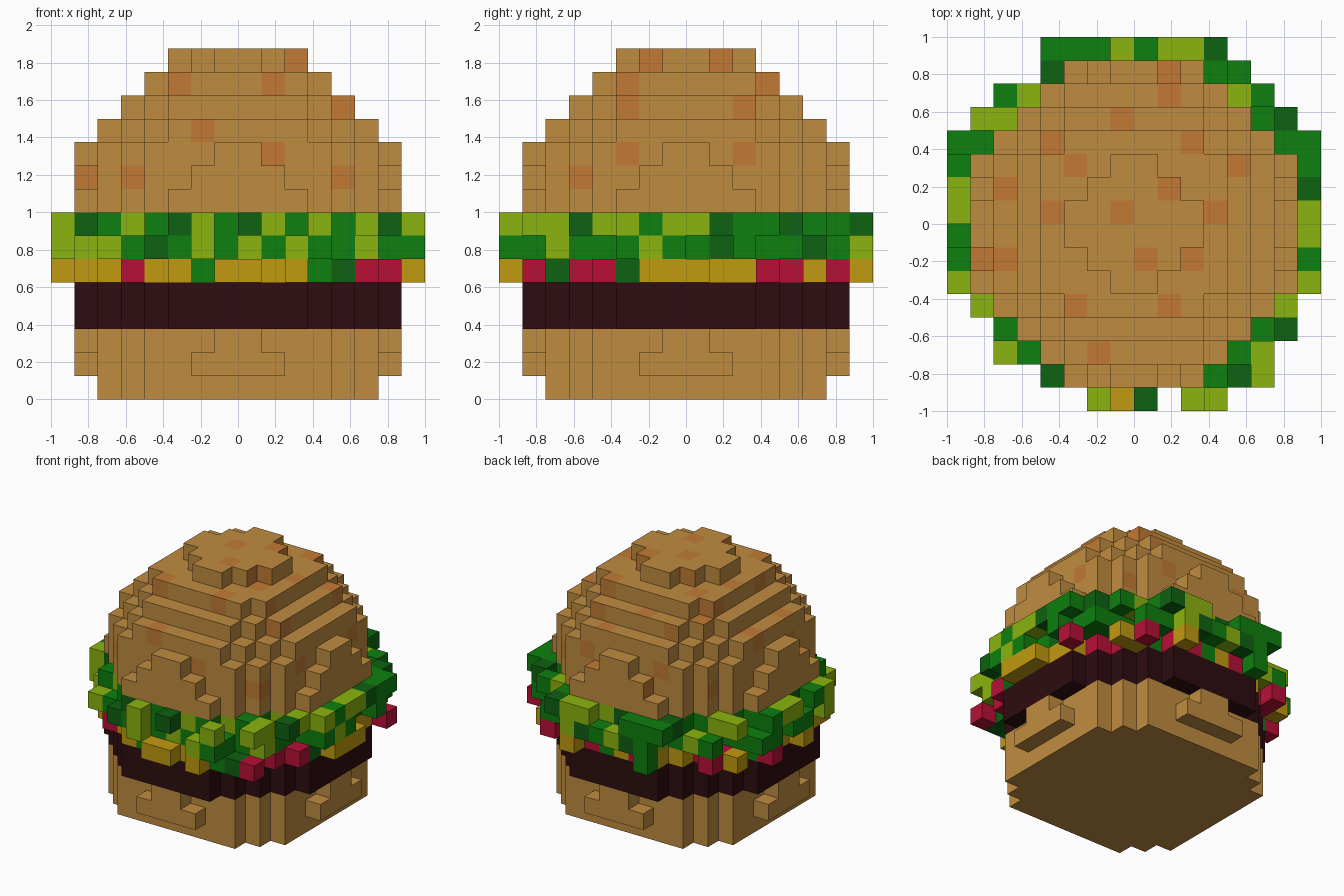
import bpy, bmesh, random
from mathutils import Vector

if "Cube" in bpy.data.objects:
    bpy.data.objects.remove(bpy.data.objects["Cube"], do_unlink=True)

random.seed(4)
S = 0.125          # block size
N = 16             # blocks across


def material(name, rgb):
    lin = [(c / 255 / 12.92) if c < 11 else ((c / 255 + 0.055) / 1.055) ** 2.4 for c in rgb]
    m = bpy.data.materials.new(name)
    m.use_nodes = True
    m.diffuse_color = (*lin, 1)
    m.node_tree.nodes["Principled BSDF"].inputs["Base Color"].default_value = (*lin, 1)
    return m


MATS = {
    "B": material("bun_tan", (192, 140, 64)),
    "S": material("toasted_spot", (194, 122, 52)),
    "P": material("patty_brown", (46, 12, 16)),
    "L": material("light_lettuce", (139, 180, 14)),
    "G": material("green_lettuce", (14, 128, 14)),
    "D": material("dark_lettuce", (14, 98, 18)),
    "Y": material("cheese_yellow", (193, 154, 16)),
    "R": material("tomato_red", (184, 16, 54)),
}

# Outward direction and the four block corners of each side, counter-clockwise
SIDES = {
    (1, 0, 0): [(1, 0, 0), (1, 1, 0), (1, 1, 1), (1, 0, 1)],
    (-1, 0, 0): [(0, 1, 0), (0, 0, 0), (0, 0, 1), (0, 1, 1)],
    (0, 1, 0): [(1, 1, 0), (0, 1, 0), (0, 1, 1), (1, 1, 1)],
    (0, -1, 0): [(0, 0, 0), (1, 0, 0), (1, 0, 1), (0, 0, 1)],
    (0, 0, 1): [(0, 0, 1), (1, 0, 1), (1, 1, 1), (0, 1, 1)],
    (0, 0, -1): [(0, 1, 0), (1, 1, 0), (1, 0, 0), (0, 0, 0)],
}


def block_part(name, cells, paint=None):
    """Skin a set of blocks {(i, j, k): colour key}; paint may recolour a face."""
    bm = bmesh.new()
    verts = {}
    keys = []

    def vert(p):
        if p not in verts:
            verts[p] = bm.verts.new(Vector((p[0] - N / 2, p[1] - N / 2, p[2])) * S)
        return verts[p]

    for c, colour in cells.items():
        for d, corners in SIDES.items():
            if tuple(a + b for a, b in zip(c, d)) in cells:
                continue
            f = bm.faces.new([vert(tuple(a + b for a, b in zip(c, q))) for q in corners])
            key = (paint and paint(c, d)) or colour
            if key not in keys:
                keys.append(key)
            f.material_index = keys.index(key)
    me = bpy.data.meshes.new(name)
    bm.to_mesh(me)
    bm.free()
    for key in keys:
        me.materials.append(MATS[key])
    ob = bpy.data.objects.new(name, me)
    bpy.context.collection.objects.link(ob)
    return ob


def disc(r2, half=8):
    """Grid cells whose centre lies in a circle, clipped to a half width in blocks."""
    out = []
    for i in range(N):
        for j in range(N):
            x, y = abs(i - 7.5), abs(j - 7.5)
            if (x * x + y * y) * S * S <= r2 and max(x, y) < half:
                out.append((i, j))
    return out


# Bottom bun: narrow foot, then two bulging layers
bottom = {}
for k, (r2, half) in enumerate([(0.67, 6), (0.745, 8), (0.682, 8)]):
    bottom.update({(i, j, k): "B" for i, j in disc(r2, half)})
block_part("bottom_bun", bottom)

# Patty: two round layers
block_part("patty", {(i, j, k): "P" for k in (3, 4) for i, j in disc(0.78)})

# Top bun: half ball with toasted spots on its faces
top = {}
for n in range(7):
    top.update({(i, j, 8 + n): "B" for i, j in disc(0.78 - (S * (n + 0.5)) ** 2)})
FRONT_SPOTS = {(10, 14), (5, 13), (9, 13), (12, 12), (6, 11), (9, 10), (1, 9), (3, 9), (12, 9)}
SIDE_SPOTS = {(6, 14), (9, 14), (5, 13), (11, 13), (5, 12), (10, 12), (5, 10), (10, 10), (3, 9)}
TOP_SPOTS = {(9, 14), (9, 13), (7, 12), (4, 11), (10, 11), (5, 10), (12, 10), (2, 9), (9, 9),
             (4, 8), (7, 8), (11, 8), (1, 6), (2, 6), (8, 6), (10, 6), (5, 4), (9, 4), (6, 2)}


def spots(c, d):
    i, j, k = c
    hit = {(0, 0, 1): (i, j) in TOP_SPOTS,
           (0, -1, 0): (i, k) in FRONT_SPOTS,
           (1, 0, 0): (j, k) in SIDE_SPOTS,
           (0, 1, 0): (15 - i, k) in SIDE_SPOTS,
           (-1, 0, 0): (15 - j, k) in FRONT_SPOTS}
    return "S" if hit.get(d) else None


block_part("top_bun", top, spots)

# Filling colours per layer along the front (by x) and the left side (by y)
FRONT = {7: "LDGLGDLGDLGLGLDG", 6: "LLLGDGLGLGLGGLGL", 5: "RYYRYYGYYYYGDRRD"}
SIDE = {7: "LLGDLGGLGDGGLGGD", 6: "GGDGGGLGGDGGGDDG", 5: "YDRRRDYYYYYRRYYG"}
# Leaf tips that stick out past the bun: row -> {first column: colours}
TIPS = [
    {6: "LYD", 10: "LL"}, {4: "D", 11: "GDL"}, {2: "LG", 12: "GL"}, {2: "G", 13: "GD"},
    {1: "L", 14: "L"}, {0: "L", 15: "L"}, {0: "G", 15: "G"}, {0: "G", 15: "L"},
    {0: "L", 15: "L"}, {0: "L", 15: "D"}, {0: "G", 15: "G"}, {0: "GG", 14: "GG"},
    {1: "LL", 13: "GD"}, {2: "GL", 12: "LG"}, {4: "D", 11: "GG"}, {4: "GGGLGLLD"},
]


def side_colour(i, j, k):
    x, y = i - 7.5, j - 7.5
    if y < -2 and (x <= 0 or -y >= x):
        return FRONT[k][i]
    if x > 0 and x >= abs(y):
        return SIDE[k][j]
    return random.choice("YYYYRRRGD" if k == 5 else "LLLGGGGD")


filling = {(i, j, k): side_colour(i, j, k) for k in (5, 6, 7) for i, j in disc(0.78)}
for j, row in enumerate(TIPS):
    for start, colours in row.items():
        for n, tip in enumerate(colours):
            i = start + n
            seen = {k: side_colour(i, j, k) for k in (7, 6, 5)}
            level = next((k for k in (7, 6, 5) if seen[k] == tip), 7)
            filling[(i, j, level)] = tip
            for k in range(5, level):
                if random.random() < 0.5:
                    filling[(i, j, k)] = seen[k]

# Split the filling into its lower and upper parts
block_part("tomato_and_cheese", {c: v for c, v in filling.items() if c[2] == 5})
block_part("lettuce", {c: v for c, v in filling.items() if c[2] > 5})
